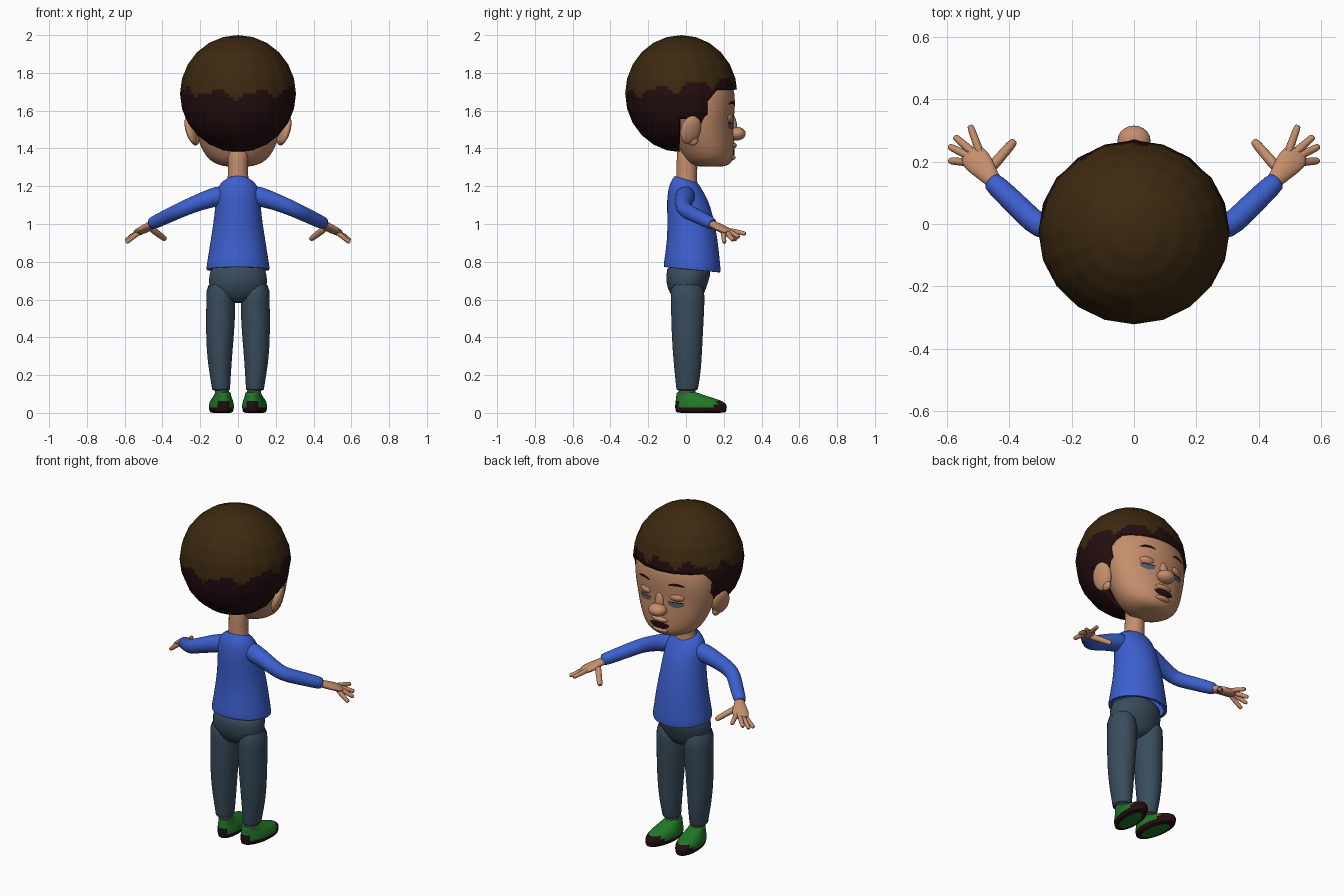
import bpy, bmesh, math
from mathutils import Vector, Matrix

if "Cube" in bpy.data.objects:
    bpy.data.objects.remove(bpy.data.objects["Cube"])


def material(name, r, g, b):
    m = bpy.data.materials.new(name)
    m.use_nodes = True
    m.diffuse_color = (r, g, b, 1)
    bsdf = m.node_tree.nodes["Principled BSDF"]
    bsdf.inputs["Base Color"].default_value = (r, g, b, 1)
    bsdf.inputs["Roughness"].default_value = 0.8
    return m


SKIN = material("skin", 0.56, 0.27, 0.15)
BROWN = material("hair brown", 0.045, 0.022, 0.005)
MAROON = material("dark maroon", 0.017, 0.004, 0.005)
BLUE = material("shirt blue", 0.045, 0.115, 0.62)
SLATE = material("trouser slate", 0.04, 0.072, 0.105)
GREEN = material("shoe green", 0.015, 0.19, 0.02)
GREY = material("sock grey", 0.08, 0.075, 0.08)
EYE = material("eye blue grey", 0.08, 0.12, 0.16)
SIDES = (("left", -1), ("right", 1))


def finish(name, bm, mats, subdiv=0):
    """Turn a bmesh into a smooth-shaded object."""
    bmesh.ops.recalc_face_normals(bm, faces=bm.faces)
    me = bpy.data.meshes.new(name)
    bm.to_mesh(me)
    bm.free()
    for m in mats:
        me.materials.append(m)
    ob = bpy.data.objects.new(name, me)
    bpy.context.collection.objects.link(ob)
    bpy.ops.object.select_all(action="DESELECT")
    ob.select_set(True)
    bpy.context.view_layer.objects.active = ob
    bpy.ops.object.shade_smooth_by_angle(angle=math.radians(50))
    if subdiv:
        ob.modifiers.new("Smooth", "SUBSURF").levels = subdiv
        ob.modifiers["Smooth"].render_levels = subdiv
    return ob


def loft(name, rings, mats, caps=True, subdiv=1, rule=None):
    """Skin a list of rings, each with the same number of points."""
    bm = bmesh.new()
    loops = [[bm.verts.new(p) for p in ring] for ring in rings]
    n = len(loops[0])
    for a, b in zip(loops, loops[1:]):
        for i in range(n):
            j = (i + 1) % n
            f = bm.faces.new((a[i], a[j], b[j], b[i]))
            if rule:
                f.material_index = rule(f.calc_center_median())
    if caps:
        bm.faces.new(loops[0])
        bm.faces.new(loops[-1])
    return finish(name, bm, mats, subdiv)


def stack(name, sections, mats, cx=0, skew=0, n=20, **kw):
    """Upright form from sections (z, half width, back y, front y, tilt, x shift)."""
    rings = []
    for z, rx, y0, y1, *extra in sections:
        tilt, shift = (extra + [0, 0])[:2]
        ring = []
        for i in range(n):
            a = math.tau * i / n
            y = (y0 + y1) / 2 + (y1 - y0) / 2 * math.sin(a)
            ring.append((cx + math.copysign(shift, cx) + skew * y + rx * math.cos(a), y, z + tilt * y))
        rings.append(ring)
    return loft(name, rings, mats, **kw)


def tube(name, points, mat, s=1, n=12, **kw):
    """Limb through points (x, y, z, half width, half thickness)."""
    path = [Vector((p[0] * s, p[1], p[2])) for p in points]
    rings = []
    for i, c in enumerate(path):
        d = (path[min(i + 1, len(path) - 1)] - path[max(i - 1, 0)]).normalized()
        u = d.cross(Vector((0, 0, 1))).normalized()
        v = u.cross(d)
        w, t = points[i][3], points[i][-1]
        rings.append([c + u * w * math.cos(math.tau * k / n) + v * t * math.sin(math.tau * k / n)
                      for k in range(n)])
    return loft(name, rings, [mat], **kw)


def ball(name, loc, size, mat, rot=(0, 0, 0)):
    bm = bmesh.new()
    bmesh.ops.create_uvsphere(bm, u_segments=20, v_segments=12, radius=1,
                              matrix=Matrix.Diagonal((*size, 1)))
    ob = finish(name, bm, [mat])
    ob.location, ob.rotation_euler = loc, rot
    return ob


# Head
head = stack("head", [
    (1.303, .05, .08, .19), (1.31, .10, .03, .225), (1.335, .15, 0, .25), (1.38, .185, -.03, .255),
    (1.45, .215, -.06, .257), (1.53, .24, -.08, .25), (1.6, .255, -.1, .26),
    (1.69, .258, -.14, .263), (1.77, .23, -.14, .235), (1.86, .14, -.1, .13)],
    [SKIN], n=28)


def face_plate(name, x, z, w, h, mat, bow=0):
    """Thin oval wrapped on to the face."""
    bm = bmesh.new()
    bmesh.ops.create_grid(bm, x_segments=12, y_segments=4, size=1)
    for v in bm.verts:
        a, b = v.co.x, v.co.y
        v.co = (x + w * a, .4, z + h * b * math.sqrt(max(0, 1 - a * a * .96)) + bow * (1 - a * a))
    ob = finish(name, bm, [mat])
    wrap = ob.modifiers.new("Wrap", "SHRINKWRAP")
    wrap.target, wrap.wrap_method = head, "PROJECT"
    wrap.use_project_y, wrap.use_positive_direction, wrap.use_negative_direction = True, False, True
    wrap.offset = .004
    return ob


# Face details
ball("nose_tip", (0, .268, 1.478), (.053, .048, .036), SKIN)
ball("nose_bridge", (0, .245, 1.525), (.028, .025, .065), SKIN, (.15, 0, 0))
ball("upper_lip", (0, .243, 1.416), (.055, .026, .018), SKIN)
ball("lower_lip", (0, .24, 1.352), (.05, .022, .016), SKIN)
face_plate("mouth", 0, 1.386, .062, .02, MAROON, -.006)
for side, s in SIDES:
    face_plate(side + "_eye", s * .1, 1.525, .044, .014, EYE, -.008)
    face_plate(side + "_lash", s * .1, 1.536, .046, .004, MAROON, -.004)
    face_plate(side + "_eyebrow", s * .105, 1.635, .045, .008, MAROON, .008)
    ball(side + "_eyelid", (s * .1, .224, 1.562), (.047, .025, .025), SKIN, (0, 0, -s * .3))
    ball(side + "_ear", (s * .247, .025, 1.498), (.026, .056, .08), SKIN, (-.15, s * .3, s * .35))
    ball(side + "_ear_lobe", (s * .225, .035, 1.445), (.02, .03, .03), SKIN)

# Hair shell: faceted ball with the face and ear openings cut out
bm = bmesh.new()
bmesh.ops.create_uvsphere(bm, u_segments=20, v_segments=12, radius=1,
                          matrix=Matrix.Translation((0, -.025, 1.69)) @ Matrix.Diagonal((.307, .297, .31, 1)))
bmesh.ops.subdivide_edges(bm, edges=bm.edges, cuts=3, use_grid_fill=True)
FRONT, BACK, LINE, EAR, BURN = .115, -.035, 1.712, 1.555, 1.515
cuts = [((0, FRONT, 0), (0, 1, 0)), ((0, BACK, 0), (0, 1, 0)), ((0, .075, 0), (0, 1, 0)),
        ((0, 0, LINE), (0, 0, 1)), ((0, 0, EAR), (0, 0, 1)), ((0, 0, BURN), (0, 0, 1)),
        ((0, FRONT, 1.65), (0, -1.2, 1))]
for co, no in cuts:
    bmesh.ops.bisect_plane(bm, geom=bm.verts[:] + bm.edges[:] + bm.faces[:],
                           plane_co=co, plane_no=no, dist=1e-5)
doomed = []
for f in bm.faces:
    c = f.calc_center_median()
    brow = c.y > FRONT and c.z < min(LINE, 1.65 + 1.2 * (c.y - FRONT))
    ear = c.y > BACK and c.z < EAR and not (.075 < c.y < FRONT and c.z > BURN)
    if brow or ear:
        doomed.append(f)
    a = math.atan2(c.x, -c.y)
    edge = 1.73 + .14 * c.y - .022 * math.cos(9 * a) + .012 * math.sin(17 * a)
    f.material_index = 0 if c.z > edge else 1
bmesh.ops.delete(bm, geom=doomed, context="FACES")
hair = finish("hair", bm, [BROWN, MAROON])
thick = hair.modifiers.new("Thickness", "SOLIDIFY")
thick.thickness, thick.offset = .045, -1

# Neck and shirt
stack("neck", [(1.15, .06, -.05, .07), (1.21, .062, -.055, .062), (1.25, .054, -.052, .056),
               (1.32, .053, -.05, .063), (1.44, .06, -.05, .08)], [SKIN])
stack("shirt", [
    (.765, .15, -.1, .16, -.1), (.755, .172, -.122, .187, -.1), (.785, .166, -.118, .183, -.07),
    (.93, .143, -.098, .168), (1.05, .124, -.1, .142), (1.13, .119, -.102, .117),
    (1.185, .112, -.093, .088, -.1), (1.222, .088, -.075, .07, -.2), (1.236, .06, -.06, .06, -.3)],
    [BLUE], n=28, caps=False)

# Arms and hands
for side, s in SIDES:
    tube(side + "_sleeve", [
        (.05, 0, 1.155, .05), (.11, -.005, 1.148, .055), (.2, -.012, 1.118, .045), (.285, -.015, 1.083, .042),
        (.325, .008, 1.064, .04), (.385, .07, 1.036, .038), (.452, .133, 1.004, .035),
        (.462, .142, 1.0, .028)], BLUE, s, n=16)
    tube(side + "_palm", [
        (.43, .115, 1.01, .026, .022), (.462, .15, .994, .028, .021), (.487, .185, .978, .044, .021),
        (.515, .215, .962, .048, .018), (.535, .235, .953, .036, .012)], SKIN, s)
    fingers = {
        "index_finger": ((.497, .235, .965), (.527, .318, .948)),
        "middle_finger": ((.518, .23, .96), (.577, .282, .93)),
        "ring_finger": ((.53, .218, .955), (.595, .25, .913)),
        "little_finger": ((.532, .198, .95), (.594, .203, .9)),
        "thumb": ((.455, .185, .972), (.383, .268, .918)),
    }
    for label, (a, b) in fingers.items():
        a, b = Vector(a), Vector(b)
        r = .017 if label == "thumb" else .013
        shape = ((-.2, 1.2), (.3, 1.1), (.65, 1), (.92, .95), (1, .6))
        tube(f"{side}_{label}", [(*a.lerp(b, t), r * k) for t, k in shape], SKIN, s, n=8)

# Trousers
stack("trouser_seat", [(.58, .05, -.04, .06), (.615, .12, -.075, .09), (.66, .155, -.1, .107),
                       (.72, .156, -.108, .128), (.8, .14, -.1, .14)], [SLATE], n=28)
for side, s in SIDES:
    stack(side + "_trouser_leg", [
        (.7, .072, -.09, .1, 0, -.008), (.6, .078, -.08, .1), (.48, .078, -.08, .094, 0, .003),
        (.33, .07, -.072, .086, 0, .008), (.22, .059, -.062, .08, 0, .005),
        (.14, .049, -.053, .066), (.122, .049, -.052, .064), (.118, .038, -.04, .05)],
        [SLATE], cx=s * .09)

    # Socks and shoes
    stack(side + "_sock", [(.06, .036, -.04, .05), (.11, .038, -.042, .052), (.15, .036, -.04, .05)],
          [GREY], cx=s * .085)
    stack(side + "_shoe", [
        (0, .05, -.045, .2), (.002, .061, -.055, .214), (.03, .066, -.06, .219), (.045, .065, -.058, .215),
        (.062, .061, -.056, .198), (.078, .053, -.054, .15), (.092, .045, -.052, .1),
        (.112, .041, -.05, .05), (.108, .03, -.035, .035)],
        [GREEN, MAROON], cx=s * .08, skew=s * .1, n=24,
        rule=lambda c: int(c.z < .03 or (c.z < .055 and (c.y > .16 or c.y < -.03))))
